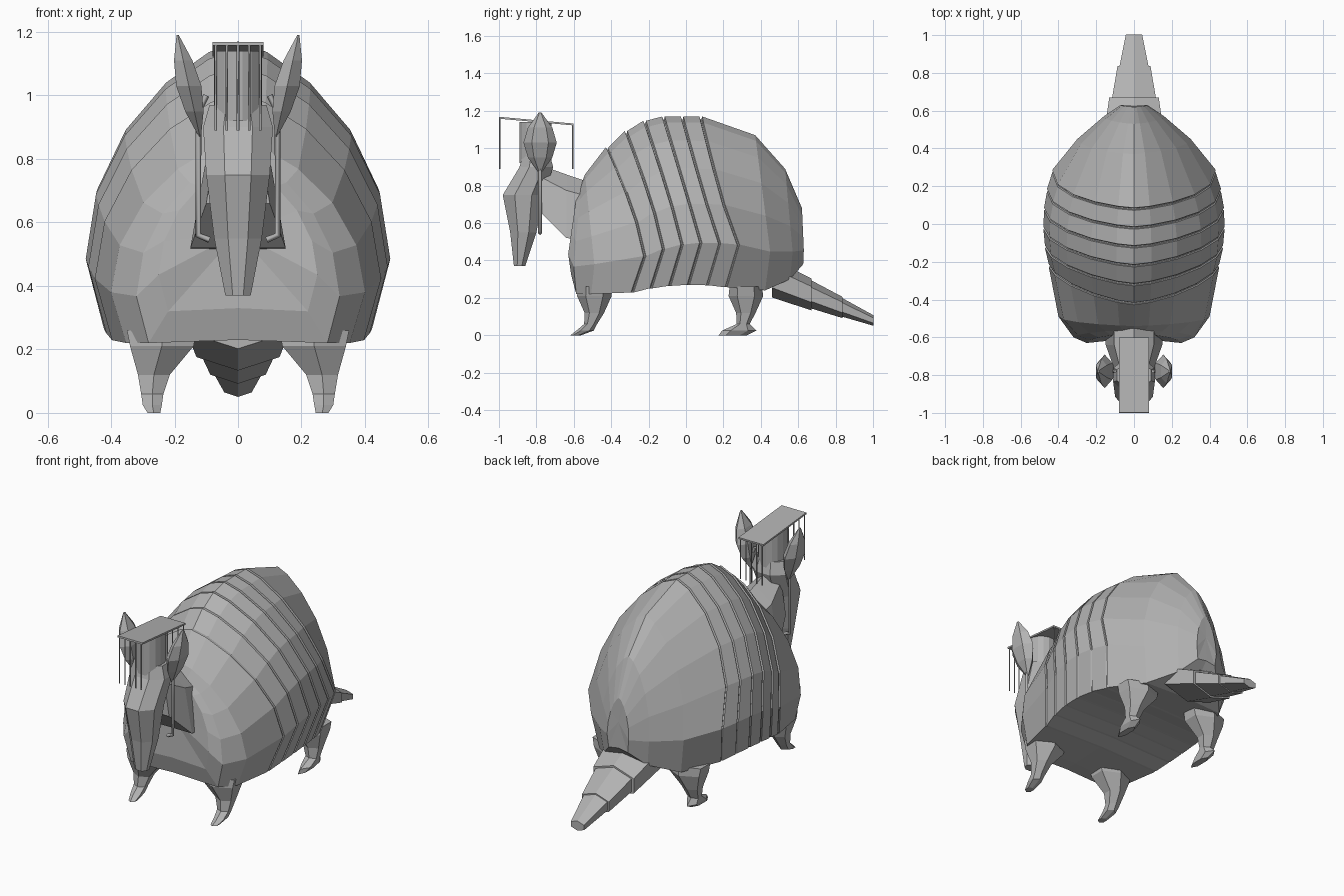
import bpy, bmesh
from math import sin, cos, pi, tau
from mathutils import Vector

default_cube = bpy.data.objects.get("Cube")
if default_cube:
    bpy.data.objects.remove(default_cube, do_unlink=True)

grey = bpy.data.materials.new("plain grey")
grey.use_nodes = True
grey.diffuse_color = (0.45, 0.45, 0.45, 1)
grey.node_tree.nodes["Principled BSDF"].inputs["Base Color"].default_value = grey.diffuse_color


def add_object(name, data):
    """Put new geometry in the scene with the shared colour."""
    data.materials.append(grey)
    bpy.context.scene.collection.objects.link(bpy.data.objects.new(name, data))


def loft(name, rings):
    """Skin a list of point rings and close both ends with a fan."""
    bm = bmesh.new()
    loops = [[bm.verts.new(point) for point in ring] for ring in rings]
    count = len(loops[0])
    for near, far in zip(loops, loops[1:]):
        for i in range(count):
            j = (i + 1) % count
            bm.faces.new((near[i], near[j], far[j], far[i]))
    for loop in (loops[0], loops[-1]):
        centre = sum((vert.co for vert in loop), Vector()) / count
        hub = bm.verts.new(centre)
        for i in range(count):
            bm.faces.new((loop[i], loop[(i + 1) % count], hub))
    bmesh.ops.recalc_face_normals(bm, faces=bm.faces)
    mesh = bpy.data.meshes.new(name)
    bm.to_mesh(mesh)
    bm.free()
    add_object(name, mesh)


def wire(name, path, radius):
    """Thin square tube along a path."""
    curve = bpy.data.curves.new(name, "CURVE")
    curve.dimensions = "3D"
    curve.bevel_depth = radius
    curve.bevel_resolution = 0
    curve.use_fill_caps = True
    spline = curve.splines.new("POLY")
    spline.points.add(len(path) - 1)
    for point, place in zip(spline.points, path):
        point.co = (*place, 1)
    add_object(name, curve)


def flat_ring(centre, width, depth, sides=6):
    """Level ring of points, with half width along x and half depth along y."""
    angles = [tau * (i + 0.5) / sides for i in range(sides)]
    reach = 1 / cos(pi / sides)
    return [Vector(centre) + Vector((width * reach * cos(a), depth * reach * sin(a), 0))
            for a in angles]


def upright_ring(y, z, width, height):
    """Six-sided ring facing along y, with a ridge above and below."""
    angles = [tau * i / 6 for i in range(6)]
    return [(width * sin(a) / sin(pi / 3), y, z + height * cos(a)) for a in angles]


def collar(y, width, bottom, top):
    """Neck section with a flat underside, narrowing to a ridge."""
    shoulder = bottom + (top - bottom) * 0.75
    return [(-width, y, bottom), (width, y, bottom), (width * 0.7, y, shoulder),
            (0, y, top), (-width * 0.7, y, shoulder)]


def arch(y, width, top, bottom, lean, curl=1):
    """Pointed shell section, widest a quarter of the way up, leaning along y."""
    widest = bottom + (top - bottom) / 4
    half = [(width * 0.88, y + lean / 3, bottom)]
    for step in range(6):
        angle = pi / 2 * step / 5
        rise = sin(angle)
        half.append((width * max(cos(angle), 0) ** 1.4, y + lean * rise ** curl,
                     widest + (top - widest) * rise))
    half[-1] = (0, y + lean, top)
    mirrored = [(-x, along, z) for x, along, z in reversed(half[:-1])]
    belly = (0, y + lean / 3, bottom + 0.01)
    return half + mirrored + [belly]


def band_edge(y, offset, shrink):
    """Section of the banded middle, following the curve of the back."""
    ahead = min(y - 0.1, 0)
    return arch(y + offset, (0.48 - 0.6 * y * y) * shrink,
                (1.17 - 1.6 * ahead ** 2) * shrink, 0.27 - 0.4 * (y - 0.1) ** 2,
                -0.2, curl=1.1 - y)


# Shell: front shield, six grooves between the bands, rounded rear shield
shell = [arch(-0.63, 0.25, 0.78, 0.32, 0.05),
         arch(-0.6, 0.32, 0.81, 0.22, 0.04),
         arch(-0.49, 0.4, 0.86, 0.22, -0.05)]
for seam in range(6):
    seam_y = -0.22 + seam / 10
    for offset, shrink in ((-0.008, 1), (-0.003, 0.987), (0.003, 0.987), (0.006, 1)):
        shell.append(band_edge(seam_y, offset, shrink))
shell += [arch(0.45, 0.3, 1.07, 0.24, -0.08),
          arch(0.57, 0.16, 0.89, 0.3, -0.04),
          arch(0.63, 0.07, 0.68, 0.38, -0.01)]
loft("shell", shell)

# Neck
loft("neck", [collar(-0.55, 0.15, 0.51, 0.83),
              collar(-0.64, 0.15, 0.52, 0.86),
              collar(-0.78, 0.1, 0.66, 0.91)])

# Head: long face pointing down to a narrow snout
head = []
for y, z, width, depth in ((-0.89, 0.37, 0.04, 0.03), (-0.87, 0.55, 0.075, 0.07),
                           (-0.87, 0.75, 0.1, 0.11), (-0.8, 0.9, 0.11, 0.09),
                           (-0.8, 0.97, 0.09, 0.07)):
    head.append(flat_ring((0, y, z), width, depth, sides=8))
loft("head", head)

# Crown: drum, tilted board and hanging strands at both ends
loft("crown_drum", [flat_ring((0, -0.805, z), 0.075, 0.085, sides=16) for z in (0.92, 1.14)])
bpy.ops.mesh.primitive_cube_add(size=1, location=(0, -0.8, 1.145), rotation=(-0.09, 0, 0))
crown_board = bpy.context.object
crown_board.name = "crown_board"
crown_board.scale = (0.16, 0.4, 0.01)
crown_board.data.materials.append(grey)
for end, y in (("front", -0.995), ("back", -0.605)):
    for column in range(-2, 3):
        x = column * 0.035
        wire(f"{end}_strand", [(x, y, 0.89), (x, y, 1.145 - 0.09 * (y + 0.8))], 0.004)

# Tail: three overlapping segments, each flaring over the next
for segment in range(3):
    rings = []
    for y, flare in ((0.46 + segment / 6, 0.95), (0.67 + segment / 6, 1.1)):
        width = (0.16 - 0.24 * (y - 0.5)) * flare
        rings.append(upright_ring(y, 0.29 - 0.42 * (y - 0.5), width, width * 0.65))
    loft("tail_segment", rings)

for side, sign in (("left", 1), ("right", -1)):
    # Ears: leaf shapes, widest halfway and pointed on top
    base, tip = Vector((sign * 0.12, -0.78, 0.87)), Vector((sign * 0.19, -0.78, 1.19))
    leaf = []
    for step in range(5):
        swell = sin(pi * step / 4) + 0.1
        leaf.append(flat_ring(base.lerp(tip, step / 4), 0.036 * swell, 0.07 * swell))
    loft(f"{side}_ear", leaf)

    # Straps hanging beside the face
    wire(f"{side}_strap", [(sign * x, -0.78, z) for x, z in
                           ((0.1, 1), (0.125, 0.95), (0.125, 0.56), (0.09, 0.545))], 0.01)

    # Legs: broad hips, thin ankles and toes reaching forward
    for pair, y, reach, heel in (("front", -0.49, 0.1, 0.01), ("rear", 0.32, 0.07, 0.05)):
        loft(f"{side}_{pair}_leg", [
            flat_ring((sign * 0.24, y, 0.26), 0.11, 0.075),
            flat_ring((sign * 0.24, y, 0.21), 0.1, 0.08),
            flat_ring((sign * 0.265, y, 0.12), 0.05, 0.045),
            flat_ring((sign * 0.27, y - reach / 5, 0.06), 0.035, 0.03),
            flat_ring((sign * 0.27, y - reach / 2, 0.025), 0.03, 0.03 + heel),
            flat_ring((sign * 0.265, y - reach, 0), 0.02, 0.015 + heel)])
